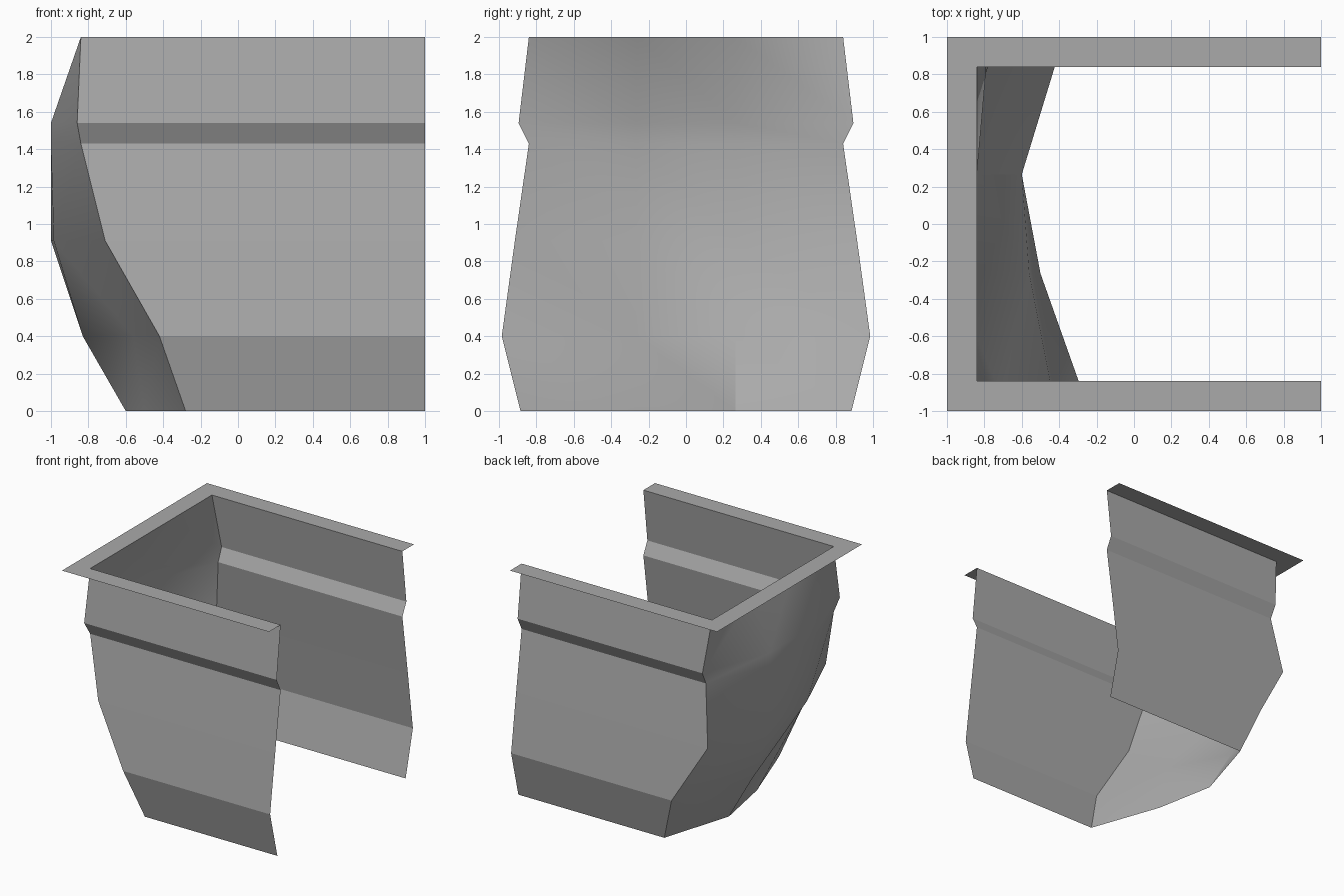
import bpy
import bmesh
from math import radians

cube = bpy.data.objects.get("Cube")
if cube:
    bpy.data.objects.remove(cube, do_unlink=True)

GREY = (0.4, 0.4, 0.4, 1.0)
grey = bpy.data.materials.new("plain_grey")
grey.use_nodes = True
grey.diffuse_color = GREY
grey.node_tree.nodes["Principled BSDF"].inputs["Base Color"].default_value = GREY

# Each level: height, half width, then x of front corner, two middle points, back corner
LEVELS = [
    (0.00, 0.885, -0.28, -0.50, -0.60, -0.41),
    (0.40, 0.985, -0.42, -0.56, -0.83, -0.55),
    (0.91, 0.915, -0.71, -0.985, -1.00, -0.85),
    (1.43, 0.84, -0.84, -1.00, -1.00, -0.78),
    (1.54, 0.895, -0.86, -1.00, -1.00, -0.785),
    (2.00, 0.84, -0.84, -0.84, -0.84, -0.84),
]
MID = 0.265


def sheet(name, rows, diagonal=False, smooth=False):
    """Build a thin surface through rows of points."""
    bm = bmesh.new()
    grid = [[bm.verts.new(p) for p in row] for row in rows]
    for low, high in zip(grid, grid[1:]):
        for i in range(len(low) - 1):
            a, b, c, d = low[i], low[i + 1], high[i + 1], high[i]
            if diagonal:
                bm.faces.new((b, a, d))
                bm.faces.new((b, d, c))
            else:
                bm.faces.new((a, b, c, d))
    mesh = bpy.data.meshes.new(name)
    bm.to_mesh(mesh)
    bm.free()
    mesh.materials.append(grey)
    obj = bpy.data.objects.new(name, mesh)
    bpy.context.collection.objects.link(obj)
    if smooth:
        bpy.ops.object.select_all(action="DESELECT")
        obj.select_set(True)
        bpy.context.view_layer.objects.active = obj
        bpy.ops.object.shade_smooth_by_angle(angle=radians(35))
    return obj


# Folded side walls
sheet("front_wall", [[(f, -w, z), (1, -w, z)] for z, w, f, m, n, b in LEVELS])
sheet("back_wall", [[(1, w, z), (b, w, z)] for z, w, f, m, n, b in LEVELS])

# Bulging end wall
sheet("end_wall",
      [[(f, -w, z), (m, -MID, z), (n, MID, z), (b, w, z)]
       for z, w, f, m, n, b in LEVELS],
      diagonal=True, smooth=True)

# Flat three-sided flange around the opening
inner = LEVELS[-1][1]
sheet("top_rim", [
    [(1, -r, 2), (-r, -r, 2), (-r, r, 2), (1, r, 2)] for r in (inner, 1)
])
for obj in (bpy.data.objects["end_wall"], bpy.data.objects["top_rim"]):
    bm = bmesh.new()
    bm.from_mesh(obj.data)
    # Turn the end wall outward and the rim upward
    for face in bm.faces:
        face.normal_update()
        if (obj.name == "end_wall" and face.normal.x > 0) or \
                (obj.name == "top_rim" and face.normal.z < 0):
            face.normal_flip()
    bm.to_mesh(obj.data)
    bm.free()
